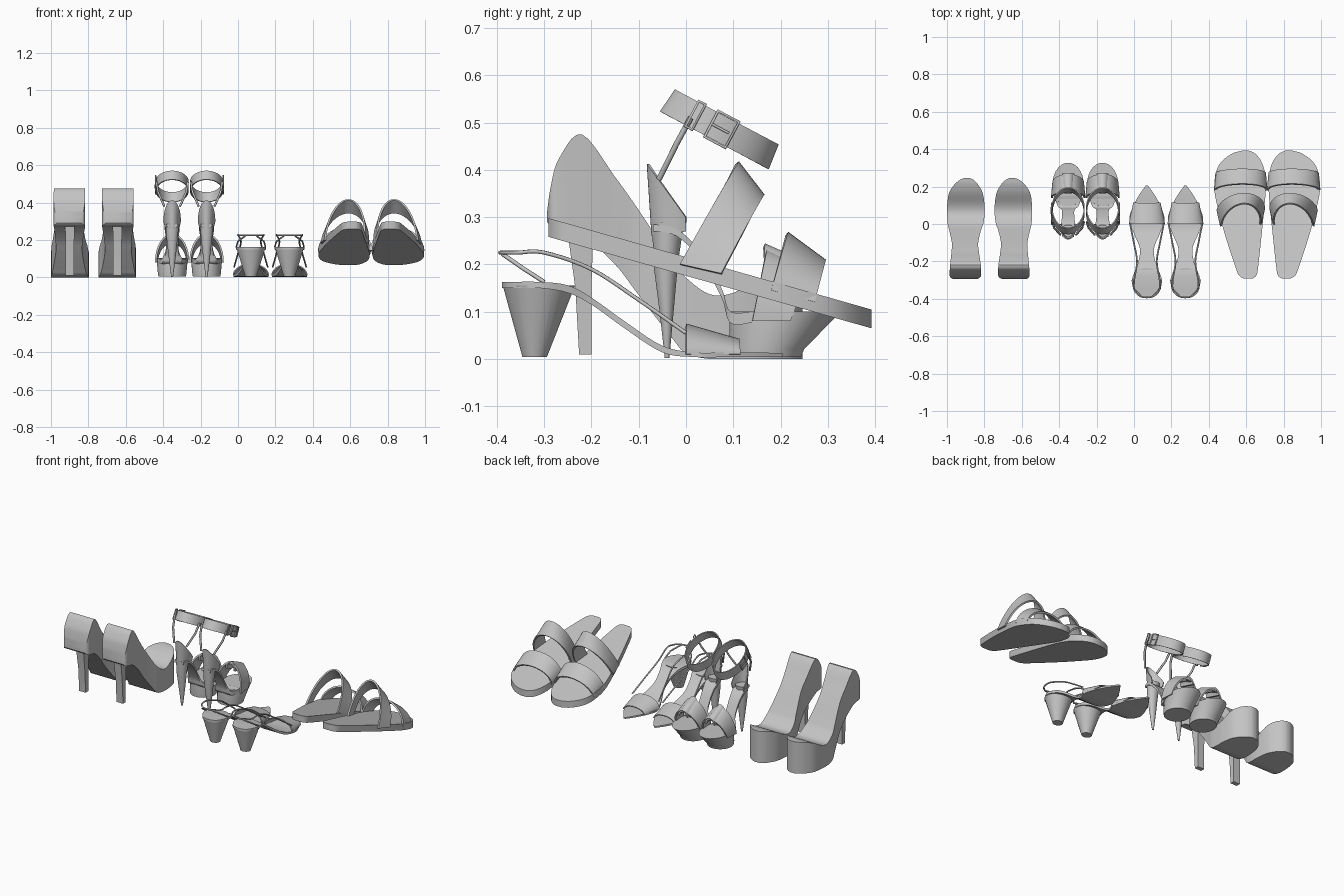
import bpy
import bmesh
from math import sin, cos, pi, radians
from mathutils import Matrix, Vector

old = bpy.data.objects.get("Cube")
if old:
    bpy.data.objects.remove(old, do_unlink=True)

grey = bpy.data.materials.new("plain_grey")
grey.use_nodes = True
grey.diffuse_color = (0.55, 0.55, 0.55, 1)
grey.node_tree.nodes["Principled BSDF"].inputs["Base Color"].default_value = (0.55, 0.55, 0.55, 1)


def smooth(points, steps=5):
    """Catmull-Rom through tuples of any length."""
    p = [points[0]] + list(points) + [points[-1]]
    out = []
    for a, b, c, d in zip(p, p[1:], p[2:], p[3:]):
        for k in range(steps):
            t = k / steps
            out.append(tuple(0.5 * (2 * q + (r - o) * t + (2 * o - 5 * q + 4 * r - s) * t * t
                                    + (3 * q - o - 3 * r + s) * t ** 3)
                             for o, q, r, s in zip(a, b, c, d)))
    return out + [tuple(points[-1])]


class Shoe:
    """Places parts at a centre x; side = -1 mirrors them for the other foot."""

    def __init__(self, label, x, side):
        self.label, self.side = label, side
        self.place = Matrix.Translation((x, 0, 0)) @ Matrix.Diagonal((side, 1, 1, 1))

    def name(self, part):
        return f"{self.label}_{'left' if self.side < 0 else 'right'}_{part}"

    def skin(self, part, rings, closed=True, caps=True, thick=0, matrix=None):
        bm = bmesh.new()
        rows = [[bm.verts.new(p) for p in ring] for ring in rings]
        n = len(rows[0])
        for a, b in zip(rows, rows[1:]):
            for i in range(n if closed else n - 1):
                j = (i + 1) % n
                bm.faces.new((a[i], a[j], b[j], b[i]))
        if caps:
            bm.faces.new(rows[0])
            bm.faces.new(rows[-1])
        bmesh.ops.transform(bm, matrix=self.place @ (matrix or Matrix()), verts=bm.verts)
        bmesh.ops.recalc_face_normals(bm, faces=bm.faces)
        mesh = bpy.data.meshes.new(self.name(part))
        bm.to_mesh(mesh)
        bm.free()
        ob = bpy.data.objects.new(self.name(part), mesh)
        bpy.context.collection.objects.link(ob)
        mesh.materials.append(grey)
        bpy.ops.object.select_all(action='DESELECT')
        ob.select_set(True)
        bpy.context.view_layer.objects.active = ob
        if thick:
            mod = ob.modifiers.new("thickness", 'SOLIDIFY')
            mod.thickness, mod.offset = thick, 0
            bpy.ops.object.modifier_apply(modifier=mod.name)
        bpy.ops.object.shade_smooth_by_angle(angle=radians(35))
        return ob

    def slab(self, part, stations):
        """Stations along y: (y, bottom z, top z, left x, right x)."""
        self.skin(part, [[(l, y, max(b, 0)), (r, y, max(b, 0)), (r, y, t), (l, y, t)]
                         for y, b, t, l, r in smooth(stations)])

    def stack(self, part, sections, sides=24, **kw):
        """Sections along z: (z, centre y, x radius, y radius)."""
        k = 2 ** 0.5 if sides == 4 else 1
        angles = [2 * pi * (i + 0.5) / sides for i in range(sides)]
        return self.skin(part, [[(k * rx * cos(a), y + k * ry * sin(a), z) for a in angles]
                                for z, y, rx, ry in sections], **kw)

    def arch(self, part, rear, front, thick=0.01, lean=0.0):
        """Band between two half-loops: (half width, foot y, foot z, apex y, apex z)."""
        rings = []
        for k in range(7):
            w, fy, fz, ay, az = (a + (b - a) * k / 6 for a, b in zip(rear, front))
            rings.append([(w * cos(t) + lean * sin(t), fy + (ay - fy) * sin(t), fz + (az - fz) * sin(t))
                          for t in (pi * i / 24 for i in range(25))])
        self.skin(part, rings, closed=False, caps=False, thick=thick)

    def tube(self, part, points, radius, cyclic=False, matrix=None):
        cu = bpy.data.curves.new(self.name(part), 'CURVE')
        cu.dimensions, cu.bevel_depth, cu.bevel_resolution = '3D', radius, 1
        sp = cu.splines.new('POLY')
        sp.points.add(len(points) - 1)
        m = self.place @ (matrix or Matrix())
        for v, p in zip(sp.points, points):
            v.co = (m @ Vector(p)).to_4d()
        sp.use_cyclic_u = cyclic
        cu.materials.append(grey)
        ob = bpy.data.objects.new(self.name(part), cu)
        bpy.context.collection.objects.link(ob)


def platform_pump(x, side):
    s = Shoe("platform_pump", x, side)
    s.slab("body", [
        (-.294, .29, .31, -.07, .062), (-.285, .28, .37, -.083, .076), (-.268, .275, .425, -.087, .082),
        (-.22, .262, .475, -.084, .08), (-.15, .2, .385, -.077, .07), (-.1, .135, .315, -.075, .066),
        (-.03, .045, .21, -.09, .082), (0, .012, .172, -.097, .093), (.05, 0, .137, -.1, .1),
        (.1, 0, .14, -.1, .1), (.165, 0, .175, -.09, .09), (.21, 0, .19, -.062, .066),
        (.235, 0, .193, -.033, .042), (.246, 0, .194, -.008, .02)])
    s.stack("heel", [(.01, -.213, .022, .013), (.15, -.217, .022, .017), (.3, -.225, .026, .03)], sides=4)


def ankle_strap_sandal(x, side):
    s = Shoe("ankle_strap_sandal", x, side)
    s.stack("platform", [(.004, .168, .074, .076), (.02, .17, .077, .08), (.1, .21, .084, .118)])
    s.stack("stiletto_heel", [(.002, -.04, .005, .005), (.1, -.041, .018, .015),
                              (.2, -.043, .029, .026), (.29, -.038, .037, .034)])
    s.slab("insole", [(-.07, .27, .285, -.03, .03), (-.02, .26, .275, -.04, .04), (.03, .21, .228, -.034, .034),
                      (.075, .13, .15, -.034, .034), (.095, .075, .1, -.055, .055), (.15, .08, .103, -.075, .075)])
    s.arch("heel_counter", (.037, 0, .27, -.07, .26), (.044, 0, .3, -.08, .412), .006)
    s.arch("toe_strap", (.087, .14, .08, .17, .23), (.08, .22, .08, .265, .185))
    s.arch("strap_knot", (.028, .165, .19, .165, .24), (.028, .27, .16, .27, .193))
    # Tilted ankle band with its buckle and keeper
    tilt = Matrix.Translation((0, .073, .487)) @ Matrix.Rotation(radians(-28), 4, 'X')
    s.stack("ankle_band", [(-.028, 0, .086, .128), (.028, 0, .086, .122)], sides=32,
            caps=False, thick=.006, matrix=tilt)
    for part, y0, y1, h in (("buckle", -.022, .028, .031), ("keeper", -.068, -.052, .03)):
        s.tube(part, [(-.089, y0, -h), (-.089, y1, -h), (-.089, y1, h), (-.089, y0, h)], .004, True, tilt)
    s.tube("buckle_pin", [(-.091, -.02, 0), (-.091, .02, 0)], .003, matrix=tilt)
    for e, part in ((-1, "outer_tie"), (1, "inner_tie")):
        s.tube(part, [(e * .042, -.057, .38), (e * .075, -.02, .455), (e * .084, .01, .51)], .006)


def slingback(x, side):
    s = Shoe("slingback", x, side)
    outline = [(-.389, .15, .163, .015), (-.372, .15, .163, .05), (-.31, .15, .163, .08),
               (-.25, .14, .156, .064), (-.2, .115, .13, .045), (-.13, .065, .08, .038),
               (-.05, .014, .028, .07), (.02, .004, .014, .094), (.08, .004, .014, .08),
               (.15, .004, .014, .045), (.205, .004, .012, .006)]
    s.slab("sole", [(y, b, t, -w, w) for y, b, t, w in outline])
    s.stack("cone_heel", [(.004, -.32, .03, .026), (.155, -.311, .077, .077)])
    s.arch("vamp", (.094, 0, .01, 0, .072), (.07, .115, .01, .112, .04), .006)
    half = smooth([(.09, 0, .055), (.07, -.1, .125), (.053, -.2, .19), (.068, -.3, .225),
                   (.066, -.355, .225), (.035, -.386, .225), (0, -.393, .225)])
    s.tube("heel_cord", half + [(-a, b, c) for a, b, c in reversed(half[:-1])], .0045)
    for e, part in ((-1, "outer_cord"), (1, "inner_cord")):
        s.tube(part, [(e * .03, -.388, .222), (e * .07, -.345, .192), (e * .078, -.3, .163)], .0045)


def slide(x, side):
    s = Shoe("slide", x, side)
    outline = [(-.291, .015, .065), (-.275, -.008, .084), (-.235, -.026, .093), (-.06, -.083, .112),
               (.07, -.118, .125), (.18, -.14, .134), (.27, -.133, .13), (.33, -.105, .113),
               (.375, -.048, .08), (.392, .005, .045)]
    s.slab("footbed", [(y, .176 - .283 * y, .2156 - .283 * y, l, r) for y, l, r in outline])
    s.arch("instep_strap", (.105, -.012, .2, .108, .415), (.124, .075, .18, .162, .345), .01, .02)
    s.arch("toe_strap", (.138, .18, .145, .213, .265), (.13, .272, .12, .293, .206), .01, .01)


# Each pair: builder, mirror line, half spacing
for build, middle, gap in ((platform_pump, -.772, .127), (ankle_strap_sandal, -.26, .092),
                           (slingback, .172, .103), (slide, .712, .142)):
    build(middle - gap, 1)
    build(middle + gap, -1)
